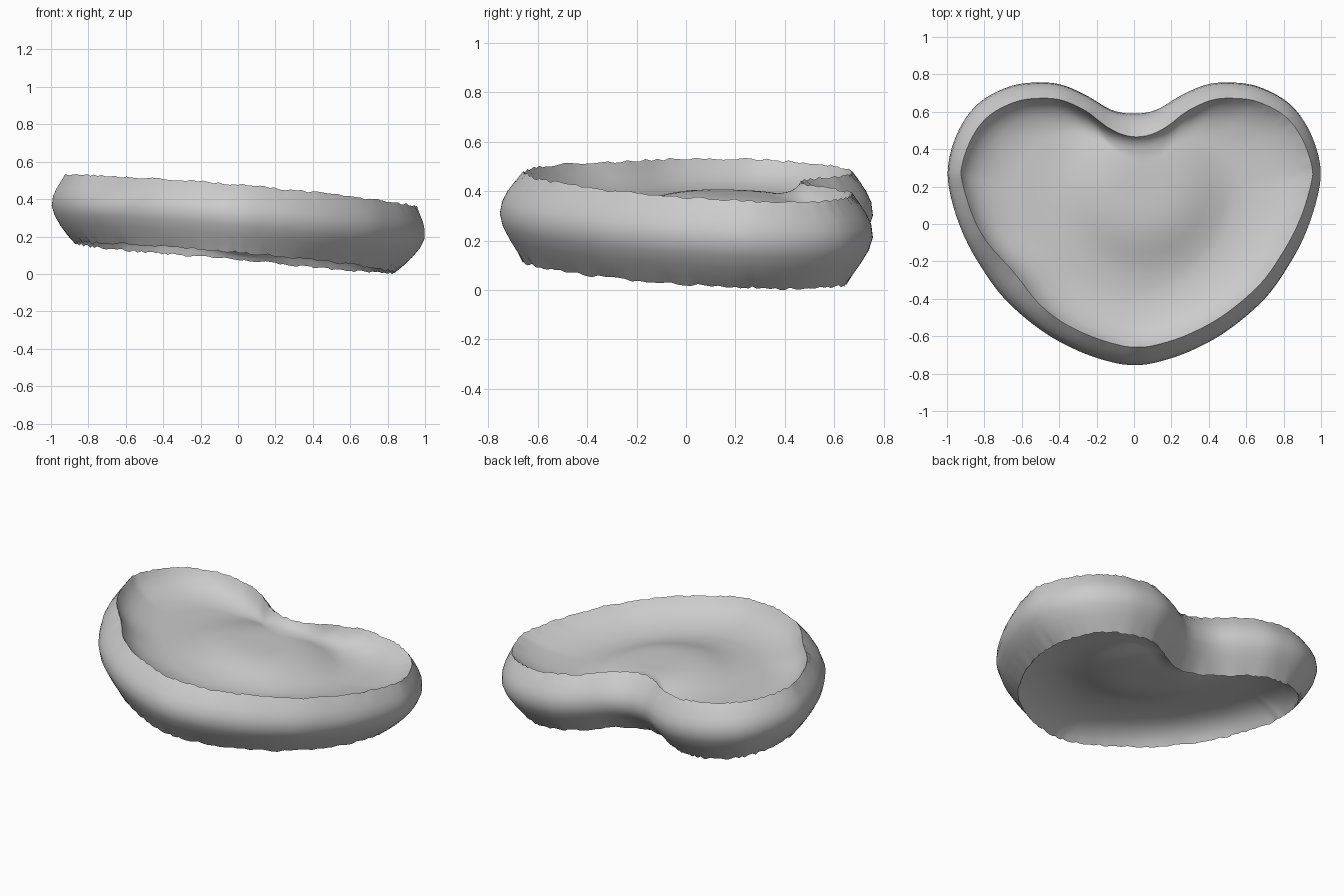
import bpy, bmesh, math, random
from mathutils import Vector, Matrix

random.seed(4)
if "Cube" in bpy.data.objects:
    bpy.data.objects.remove(bpy.data.objects["Cube"])

mat = bpy.data.materials.new("plain grey")
mat.use_nodes = True
grey = (0.6, 0.6, 0.6, 1)
mat.diffuse_color = grey
mat.node_tree.nodes["Principled BSDF"].inputs["Base Color"].default_value = grey

# Half of the heart outline, from the notch round to the tip
half = [(0, .59), (.12, .61), (.25, .685), (.38, .742), (.5, .757), (.65, .74),
        (.8, .67), (.9, .57), (.97, .43), (1, .28), (.98, .13), (.92, -.05),
        (.83, -.22), (.7, -.4), (.5, -.57), (.3, -.68), (.12, -.74), (0, -.755)]
points = [Vector(p) for p in half]
points += [Vector((-p.x, p.y)) for p in reversed(points[1:-1])]


def smooth_loop(pts, steps):
    """Closed Catmull-Rom curve through the points."""
    out, n = [], len(pts)
    for i in range(n):
        a, b, c, d = (pts[(i + k) % n] for k in (-1, 0, 1, 2))
        for s in range(steps):
            t = s / steps
            out.append(((b * 2) + (c - a) * t + (a * 2 - b * 5 + c * 4 - d) * t ** 2
                        + (b * 3 - a - c * 3 + d) * t ** 3) / 2)
    return out


def falloff(p, x, y, width, power=2):
    """Soft spot around a point."""
    return math.exp(-(math.hypot(p.x - x, p.y - y) / width) ** power)


outline = smooth_loop(points, 6)
count = len(outline)


def inset(side, end, height):
    """Outline moved inwards: one distance at the sides, another at the ends."""
    ring = []
    for i, p in enumerate(outline):
        along = (outline[(i + 2) % count] - outline[i - 2]).normalized()
        normal = Vector((along.y, -along.x))
        extra = .04 * (height / .18) ** 2 * falloff(p, 0, .59, .13)
        if height > 0:
            extra += .04 * (height / .18) * falloff(p, -.75, -.35, .2)
        ring.append(p + normal * (side + (end - side) * abs(normal.y) + extra))
    return ring


# Side wall: inset at sides, inset at ends, height, from lower to upper rim
wall = [(.145, .1, -.18), (.1, .075, -.14), (.055, .042, -.09), (.02, .014, -.04),
        (0, 0, .01), (.002, .008, .06), (.015, .028, .1), (.035, .056, .14),
        (.055, .09, .18)]
# Dished panel: share of the rim size and depth below the rim, then a flat floor
dish = [(.975, .025), (.94, .051), (.89, .077), (.83, .098), (.75, .115)]
dish += [(.66 - .06 * i, .126) for i in range(11)]
middle = Vector((.05, .12))

bm = bmesh.new()


def add_ring(ring, heights):
    return [bm.verts.new((p.x, p.y, h)) for p, h in zip(ring, heights)]


def bridge(a, b):
    for i in range(count):
        j = (i + 1) % count
        bm.faces.new((a[i], a[j], b[j], b[i]))


def panel_height(p, rim_height, depth):
    """Depth below the rim, less a flat-topped swell below the notch."""
    sunk = depth * (1 - .62 * falloff(p, .05, .19, .37, 4))
    return rim_height - math.copysign(sunk, rim_height)


# Bulging wall with slightly ragged rims
rings = []
for row in wall:
    rough = .006 if row in (wall[0], wall[-1]) else 0
    rings.append(add_ring(inset(*row), [row[2] + random.uniform(-rough, rough)
                                        for _ in outline]))
for lower, upper in zip(rings, rings[1:]):
    bridge(lower, upper)

# Upper and lower dished panels, steeper towards the right-hand edge
for rim, row in ((rings[-1], wall[-1]), (rings[0], wall[0])):
    edge, previous, height = inset(*row), rim, row[2]
    for share, depth in dish:
        ring = [middle.lerp(p, share - .4 * p.x * share * (1 - share)) for p in edge]
        current = add_ring(ring, [panel_height(p, height, depth) for p in ring])
        bridge(previous, current)
        previous = current
    centre = bm.verts.new((*middle, panel_height(middle, height, depth)))
    for i in range(count):
        bm.faces.new((previous[i], previous[(i + 1) % count], centre))

bmesh.ops.recalc_face_normals(bm, faces=bm.faces)

# Lean the whole cushion and rest it on the ground
bm.transform(Matrix.Rotation(.09, 4, "Y") @ Matrix.Rotation(-.034, 4, "X"))
lowest = min(v.co.z for v in bm.verts)
bm.transform(Matrix.Translation((0, 0, -lowest)))

mesh = bpy.data.meshes.new("heart_cushion")
bm.to_mesh(mesh)
bm.free()
mesh.materials.append(mat)
cushion = bpy.data.objects.new("heart_cushion", mesh)
bpy.context.collection.objects.link(cushion)
bpy.context.view_layer.objects.active = cushion
cushion.select_set(True)
bpy.ops.object.shade_smooth_by_angle(angle=math.radians(45))
